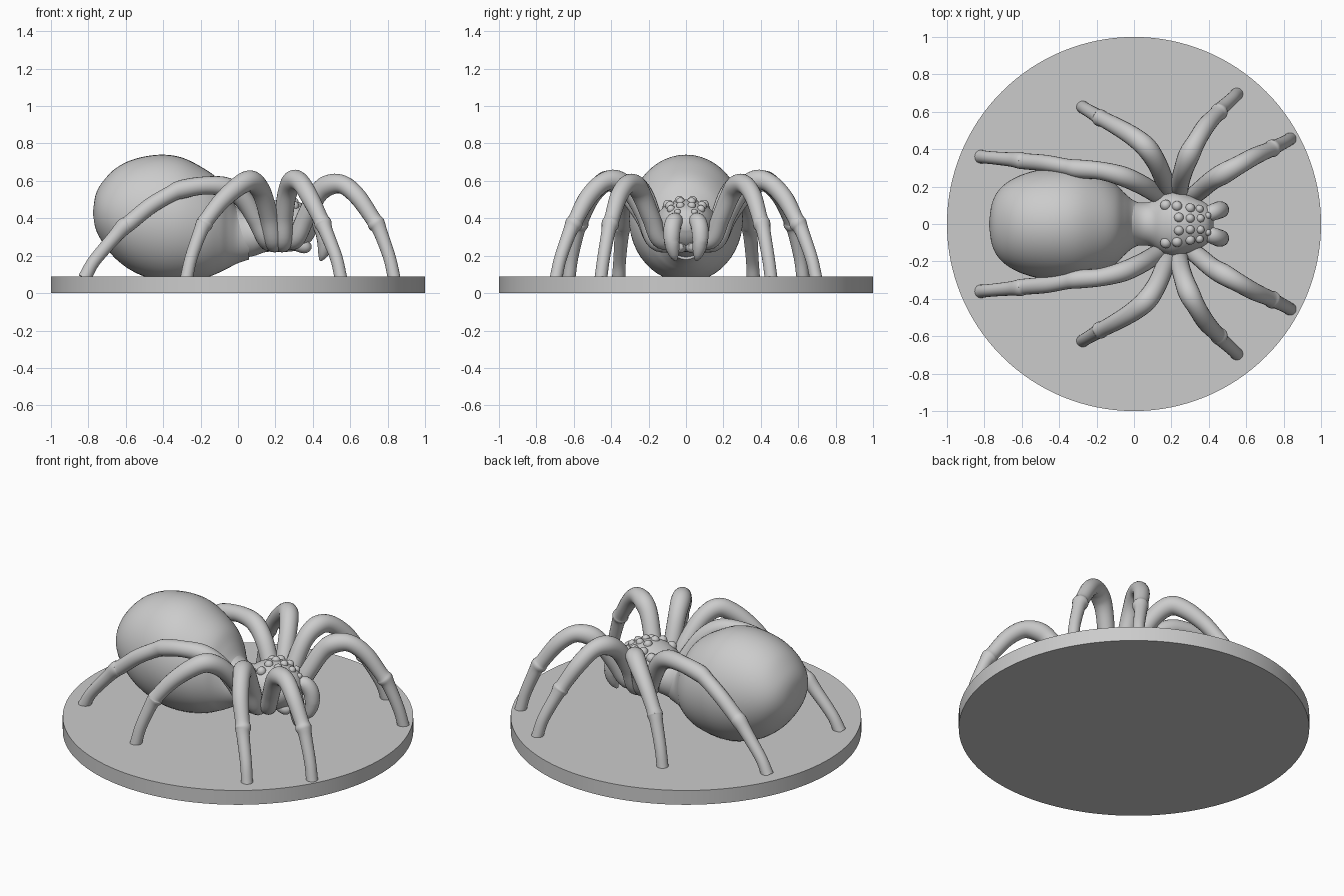
import bpy, bmesh
from math import sin, cos, pi, sqrt
from mathutils import Vector


def smooth_rows(rows, steps):
    """Catmull-Rom interpolation through rows of numbers."""
    rows = [Vector(r) for r in rows]
    ext = [rows[0] * 2 - rows[1]] + rows + [rows[-1] * 2 - rows[-2]]
    out = []
    for a, b, c, d in zip(ext, ext[1:], ext[2:], ext[3:]):
        for i in range(steps):
            t = i / steps
            out.append(0.5 * (2 * b + (c - a) * t + (2 * a - 5 * b + 4 * c - d) * t * t
                              + (3 * b - a - 3 * c + d) * t ** 3))
    return out + [rows[-1]]


def skin(name, rings, mirrored=False):
    """Bridge a list of point rings into a closed smooth object."""
    bm = bmesh.new()
    loops = [[bm.verts.new(p) for p in ring] for ring in rings]
    n = len(loops[0])
    for a, b in zip(loops, loops[1:]):
        for i in range(n):
            j = (i + 1) % n
            bm.faces.new((a[i], a[j], b[j], b[i]))
    bm.faces.new(loops[0])
    bm.faces.new(loops[-1])
    bmesh.ops.recalc_face_normals(bm, faces=bm.faces)
    return finish(name, bm, mirrored)


def finish(name, bm, mirrored=False):
    me = bpy.data.meshes.new(name)
    bm.to_mesh(me)
    bm.free()
    ob = bpy.data.objects.new(name, me)
    bpy.context.collection.objects.link(ob)
    if mirrored:
        m = ob.modifiers.new("mirror", 'MIRROR')
        m.use_axis = (False, True, False)
        m.use_mirror_merge = False
    bpy.context.view_layer.objects.active = ob
    bpy.ops.object.select_all(action='DESELECT')
    ob.select_set(True)
    bpy.ops.object.shade_smooth_by_angle(angle=0.9)
    return ob


def body(name, rows, n=48):
    """Rows are x, bottom z, top z, half width."""
    rings = []
    for x, lo, hi, w in smooth_rows(rows, 5):
        rings.append([(x, w * cos(2 * pi * i / n),
                       (lo + hi) / 2 + (hi - lo) / 2 * sin(2 * pi * i / n)) for i in range(n)])
    return skin(name, rings)


def limb(name, rows, n=20):
    """Rows are x, y, z, radius; mirrored across the y axis."""
    pts = smooth_rows(rows, 6)
    rings = []
    for k, p in enumerate(pts):
        t = (pts[min(k + 1, len(pts) - 1)] - pts[max(k - 1, 0)]).to_3d().normalized()
        side = t.cross(Vector((-t.y, t.x, 0.0))).normalized()
        other = t.cross(side)
        c = p.to_3d()
        rings.append([c + p[3] * (side * cos(2 * pi * i / n) + other * sin(2 * pi * i / n))
                      for i in range(n)])
    return skin(name, rings, True)


# Round base
bm = bmesh.new()
bmesh.ops.create_cone(bm, cap_ends=True, segments=128, radius1=1, radius2=1, depth=0.09)
bmesh.ops.translate(bm, verts=bm.verts, vec=(0, 0, 0.045))
finish("base", bm)

# Abdomen, sunk a little into the base
body("abdomen", [
    (-0.775, 0.42, 0.44, 0.01), (-0.76, 0.34, 0.53, 0.11), (-0.72, 0.265, 0.60, 0.185),
    (-0.65, 0.18, 0.67, 0.24), (-0.55, 0.11, 0.718, 0.28), (-0.42, 0.065, 0.74, 0.302),
    (-0.30, 0.06, 0.725, 0.30), (-0.18, 0.08, 0.665, 0.265), (-0.10, 0.11, 0.605, 0.215),
    (-0.05, 0.135, 0.53, 0.165), (0.0, 0.16, 0.45, 0.125), (0.06, 0.18, 0.42, 0.105)])

# Waist and head section
thorax = [
    (-0.05, 0.19, 0.49, 0.12), (0.03, 0.19, 0.44, 0.115), (0.09, 0.20, 0.44, 0.12),
    (0.15, 0.22, 0.475, 0.155), (0.22, 0.22, 0.50, 0.17), (0.30, 0.225, 0.495, 0.15),
    (0.36, 0.25, 0.47, 0.125), (0.40, 0.29, 0.44, 0.095), (0.425, 0.34, 0.39, 0.04)]
body("thorax", thorax)

# Eyes and bumps seated on the head
bm = bmesh.new()
for x, y, r in [(0.24, 0.035, 0.026), (0.23, 0.095, 0.028), (0.30, 0.03, 0.024),
                (0.30, 0.085, 0.026), (0.355, 0.03, 0.022), (0.35, 0.08, 0.022),
                (0.395, 0.045, 0.018), (0.17, 0.10, 0.03)]:
    row = min(smooth_rows(thorax, 8), key=lambda q: abs(q[0] - x))
    z = (row[1] + row[2]) / 2 + (row[2] - row[1]) / 2 * sqrt(max(0, 1 - (y / row[3]) ** 2))
    made = bmesh.ops.create_uvsphere(bm, u_segments=16, v_segments=10, radius=r)
    bmesh.ops.translate(bm, verts=made["verts"], vec=(x, y, z - r * 0.2))
finish("eyes", bm, True)

# Fangs
limb("fangs", [(0.37, 0.045, 0.37, 0.04), (0.42, 0.062, 0.385, 0.044), (0.455, 0.075, 0.34, 0.046),
               (0.465, 0.075, 0.27, 0.042), (0.455, 0.065, 0.21, 0.028), (0.44, 0.055, 0.175, 0.008)])
# Short mouth feelers beneath the head
limb("mouth_parts", [(0.30, 0.03, 0.27, 0.04), (0.36, 0.035, 0.25, 0.038), (0.39, 0.03, 0.25, 0.015)])

# Four pairs of legs, hip to foot, with swellings at the joints
limb("front_leg", [
    (0.26, 0.06, 0.28, 0.05), (0.31, 0.14, 0.29, 0.048), (0.36, 0.185, 0.40, 0.05),
    (0.42, 0.235, 0.52, 0.052), (0.48, 0.27, 0.575, 0.056), (0.56, 0.315, 0.58, 0.05),
    (0.64, 0.36, 0.515, 0.047), (0.72, 0.395, 0.40, 0.042), (0.74, 0.405, 0.37, 0.047),
    (0.76, 0.415, 0.33, 0.038), (0.81, 0.44, 0.19, 0.034), (0.835, 0.455, 0.08, 0.034)])
limb("second_leg", [
    (0.23, 0.06, 0.27, 0.05), (0.24, 0.16, 0.28, 0.05), (0.245, 0.215, 0.41, 0.05),
    (0.265, 0.29, 0.54, 0.052), (0.295, 0.37, 0.60, 0.057), (0.335, 0.445, 0.59, 0.05),
    (0.385, 0.525, 0.51, 0.048), (0.44, 0.585, 0.40, 0.042), (0.455, 0.60, 0.37, 0.047),
    (0.47, 0.62, 0.33, 0.038), (0.525, 0.67, 0.19, 0.034), (0.55, 0.695, 0.08, 0.034)])
limb("third_leg", [
    (0.20, 0.06, 0.27, 0.05), (0.19, 0.16, 0.28, 0.05), (0.165, 0.225, 0.41, 0.05),
    (0.125, 0.32, 0.54, 0.052), (0.07, 0.405, 0.60, 0.056), (0.0, 0.465, 0.57, 0.052),
    (-0.09, 0.52, 0.49, 0.046), (-0.165, 0.56, 0.395, 0.042), (-0.18, 0.567, 0.37, 0.046),
    (-0.20, 0.58, 0.33, 0.038), (-0.25, 0.61, 0.19, 0.034), (-0.275, 0.625, 0.08, 0.034)])
limb("rear_leg", [
    (0.18, 0.05, 0.27, 0.05), (0.15, 0.14, 0.29, 0.05), (0.10, 0.175, 0.39, 0.05),
    (0.03, 0.215, 0.50, 0.052), (-0.06, 0.255, 0.565, 0.053), (-0.18, 0.285, 0.575, 0.048),
    (-0.30, 0.295, 0.555, 0.05), (-0.36, 0.305, 0.53, 0.044), (-0.47, 0.325, 0.465, 0.044),
    (-0.58, 0.335, 0.375, 0.043), (-0.61, 0.34, 0.355, 0.045), (-0.66, 0.345, 0.30, 0.038),
    (-0.77, 0.355, 0.17, 0.034), (-0.82, 0.36, 0.08, 0.036)])
